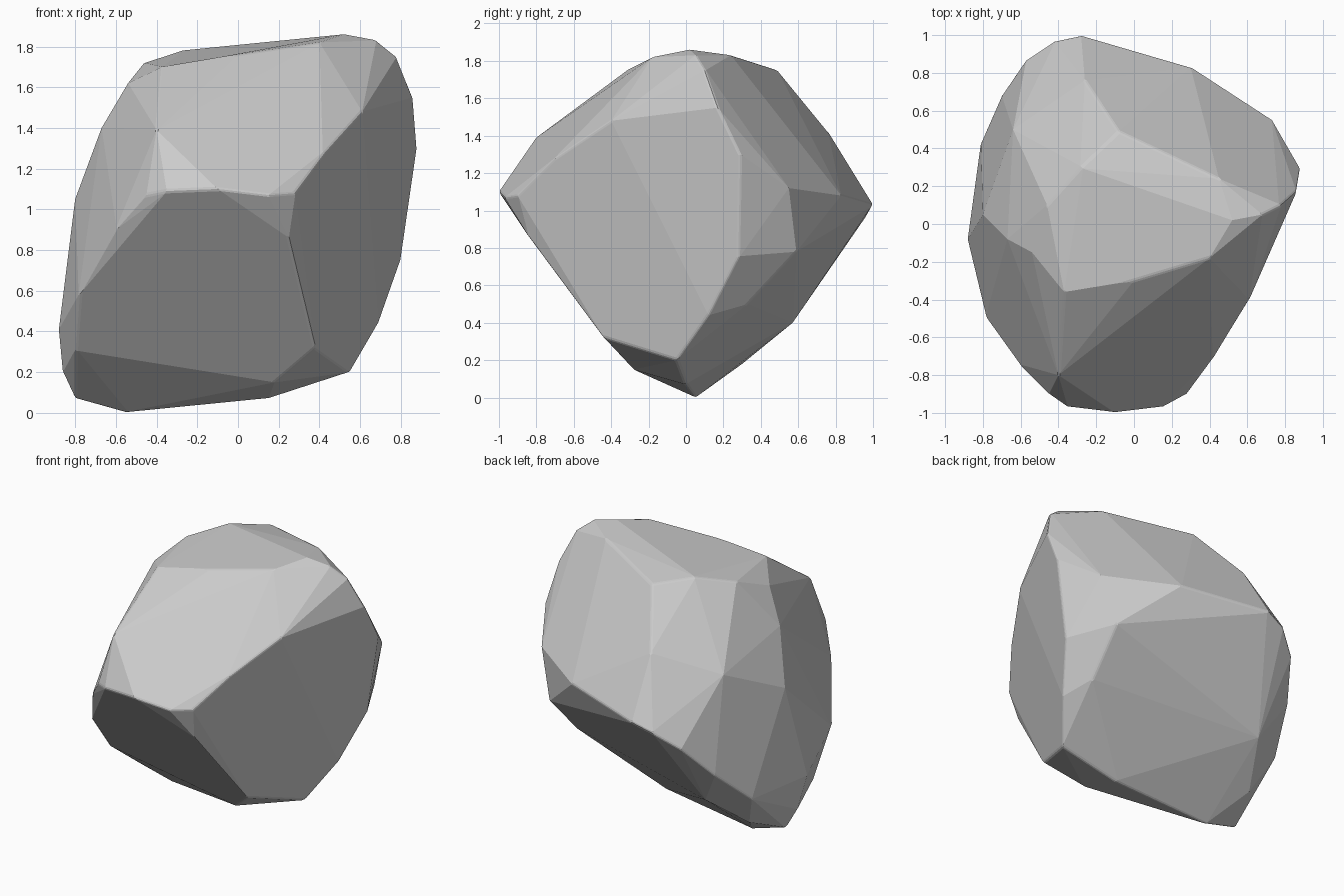
import bpy
import bmesh

# Corner points of the boulder, grouped by region
crown = [(-.37, -.36, 1.7), (0, -.3, 1.76), (.4, -.18, 1.82), (.52, .02, 1.86),
         (.68, .05, 1.83), (.78, .1, 1.75), (.45, .24, 1.83), (-.08, .49, 1.75),
         (-.28, .3, 1.78), (-.46, .1, 1.72)]
front_ridge = [(-.35, -.97, 1.09), (-.1, -1, 1.1), (.15, -.97, 1.07), (.28, -.9, 1.08),
               (-.4, -.8, 1.39), (.43, -.7, 1.28), (.61, -.4, 1.48), (.25, -.84, .86),
               (-.45, -.9, 1.07)]
right_side = [(.86, .17, 1.55), (.88, .29, 1.3), (.8, .28, .75),
              (.69, .12, .44), (.55, -.05, .2), (.38, -.44, .32), (.73, .55, 1.12),
              (.64, .59, .78), (.62, .33, .5)]
back_ridge = [(.3, .83, 1.08), (-.28, 1, 1.03), (-.26, .76, 1.42),
              (-.42, .97, .98), (-.57, .87, .87)]
left_side = [(-.54, -.15, 1.62), (-.67, -.08, 1.4), (-.8, .05, 1.05),
             (-.88, -.08, .41), (-.7, .68, .65), (-.81, .43, .42), (-.6, -.75, .9),
             (-.78, -.5, .58), (-.64, .5, 1.27)]
underside = [(-.86, .0, .2), (-.8, .04, .07), (-.55, .05, 0),
             (.15, .0, .07), (.18, -.28, .15), (-.8, -.28, .31), (-.7, .3, .18),
             (-.55, .57, .4)]

# Wrap the points in a convex skin
bm = bmesh.new()
for group in (crown, front_ridge, right_side, back_ridge, left_side, underside):
    for p in group:
        bm.verts.new(p)
bmesh.ops.convex_hull(bm, input=bm.verts[:])
loose = [v for v in bm.verts if not v.link_faces]
bmesh.ops.delete(bm, geom=loose, context='VERTS')

# Merge nearly flat triangles into broad facets
bmesh.ops.dissolve_limit(bm, angle_limit=0.05, verts=bm.verts[:], edges=bm.edges[:])
bmesh.ops.recalc_face_normals(bm, faces=bm.faces[:])

mesh = bpy.data.meshes.new("boulder")
bm.to_mesh(mesh)
bm.free()
boulder = bpy.data.objects.new("boulder", mesh)
bpy.context.collection.objects.link(boulder)

# Slightly worn edges
wear = boulder.modifiers.new("worn_edges", 'BEVEL')
wear.width = 0.012
wear.segments = 2
wear.limit_method = 'ANGLE'
wear.angle_limit = 0.6
